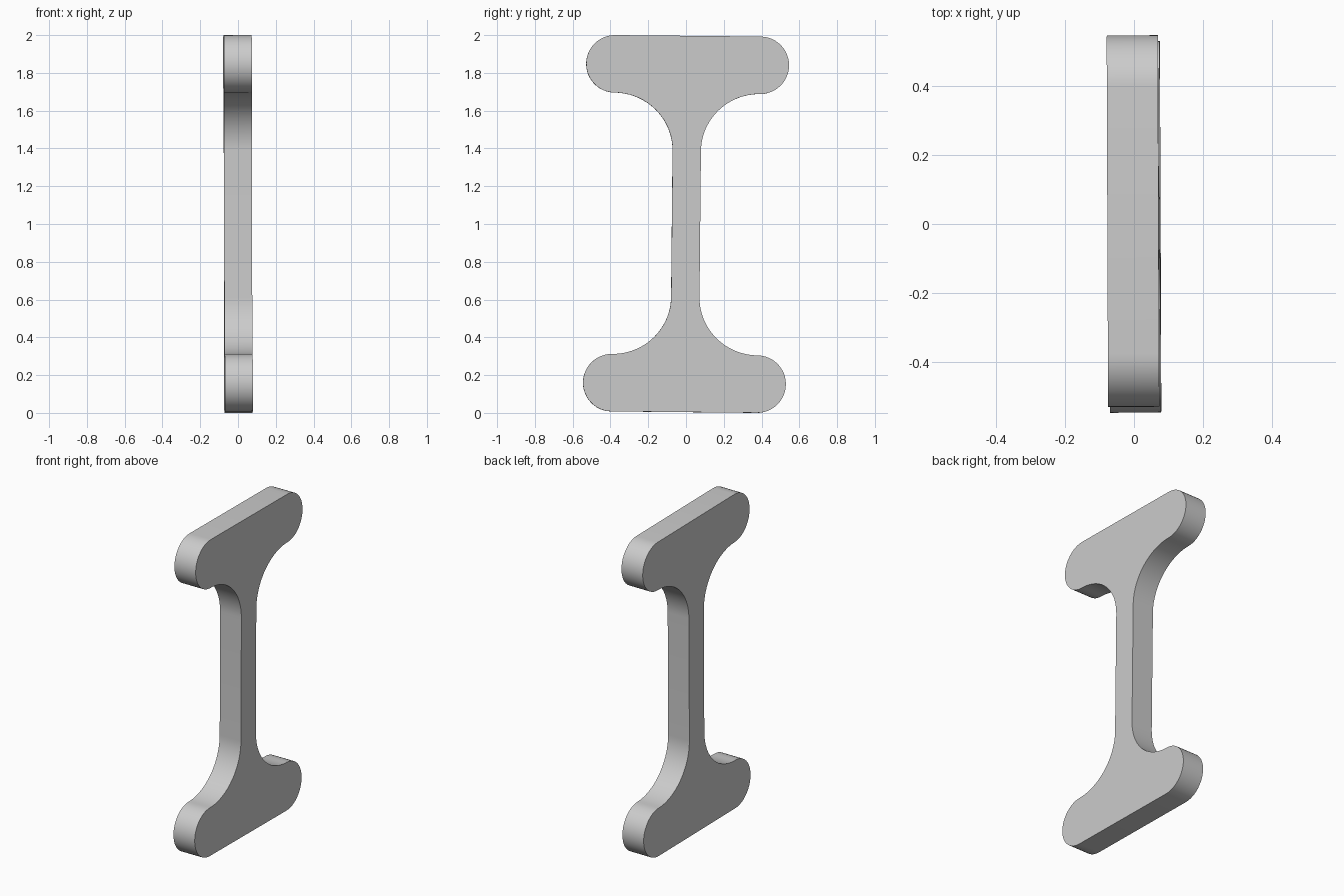
import bpy
import bmesh
from math import cos, sin, pi, radians
from mathutils import Euler, Vector

cube = bpy.data.objects.get("Cube")
if cube:
    bpy.data.objects.remove(cube)

HALF_THICK = 0.074   # plate half thickness
HALF_STEM = 0.075    # half width of the middle bar
LOBE_Y, LOBE_Z, LOBE_R = 0.385, 0.844, 0.152
STEPS = 24

grey = bpy.data.materials.new("plain_grey")
grey.use_nodes = True
colour = (0.6, 0.6, 0.6, 1)
grey.diffuse_color = colour
grey.node_tree.nodes["Principled BSDF"].inputs["Base Color"].default_value = colour


def arc(cy, cz, ry, rz, start, end):
    """Points along an elliptical arc, angles in units of pi."""
    angles = [pi * (start + (end - start) * i / STEPS) for i in range(STEPS + 1)]
    return [(cy + ry * cos(a), cz + rz * sin(a)) for a in angles]


# One quarter of the outline: rounded lobe, then concave fillet into the stem
fillet_y = LOBE_Y - HALF_STEM
fillet_z = 0.305
quarter = arc(LOBE_Y, LOBE_Z, LOBE_R, LOBE_R, 0.5, -0.5)
quarter += arc(LOBE_Y, LOBE_Z - LOBE_R - fillet_z, fillet_y, fillet_z, 0.5, 1)[1:]

# Mirror the quarter to close the outline
right = quarter + [(y, -z) for y, z in reversed(quarter)]
outline = right + [(-y, z) for y, z in reversed(right)]

# Extrude the outline into a plate
bm = bmesh.new()
face = bm.faces.new([bm.verts.new((-HALF_THICK, y, z)) for y, z in outline])
extruded = bmesh.ops.extrude_face_region(bm, geom=[face])["geom"]
bmesh.ops.translate(bm, vec=(2 * HALF_THICK, 0, 0),
                    verts=[g for g in extruded if isinstance(g, bmesh.types.BMVert)])
bmesh.ops.recalc_face_normals(bm, faces=bm.faces)

# Slight lean of the whole plate, then stand it on the ground
lean = Euler((-0.01, -0.003, 0.004)).to_matrix()
bmesh.ops.rotate(bm, cent=(0, 0, 0), matrix=lean, verts=bm.verts)
floor = min(v.co.z for v in bm.verts)
bmesh.ops.translate(bm, vec=Vector((0, 0, -floor)), verts=bm.verts)

mesh = bpy.data.meshes.new("i_shaped_plate")
bm.to_mesh(mesh)
bm.free()
mesh.materials.append(grey)
plate = bpy.data.objects.new("i_shaped_plate", mesh)
bpy.context.collection.objects.link(plate)

bpy.ops.object.select_all(action="DESELECT")
plate.select_set(True)
bpy.context.view_layer.objects.active = plate
bpy.ops.object.shade_smooth_by_angle(angle=radians(30))
